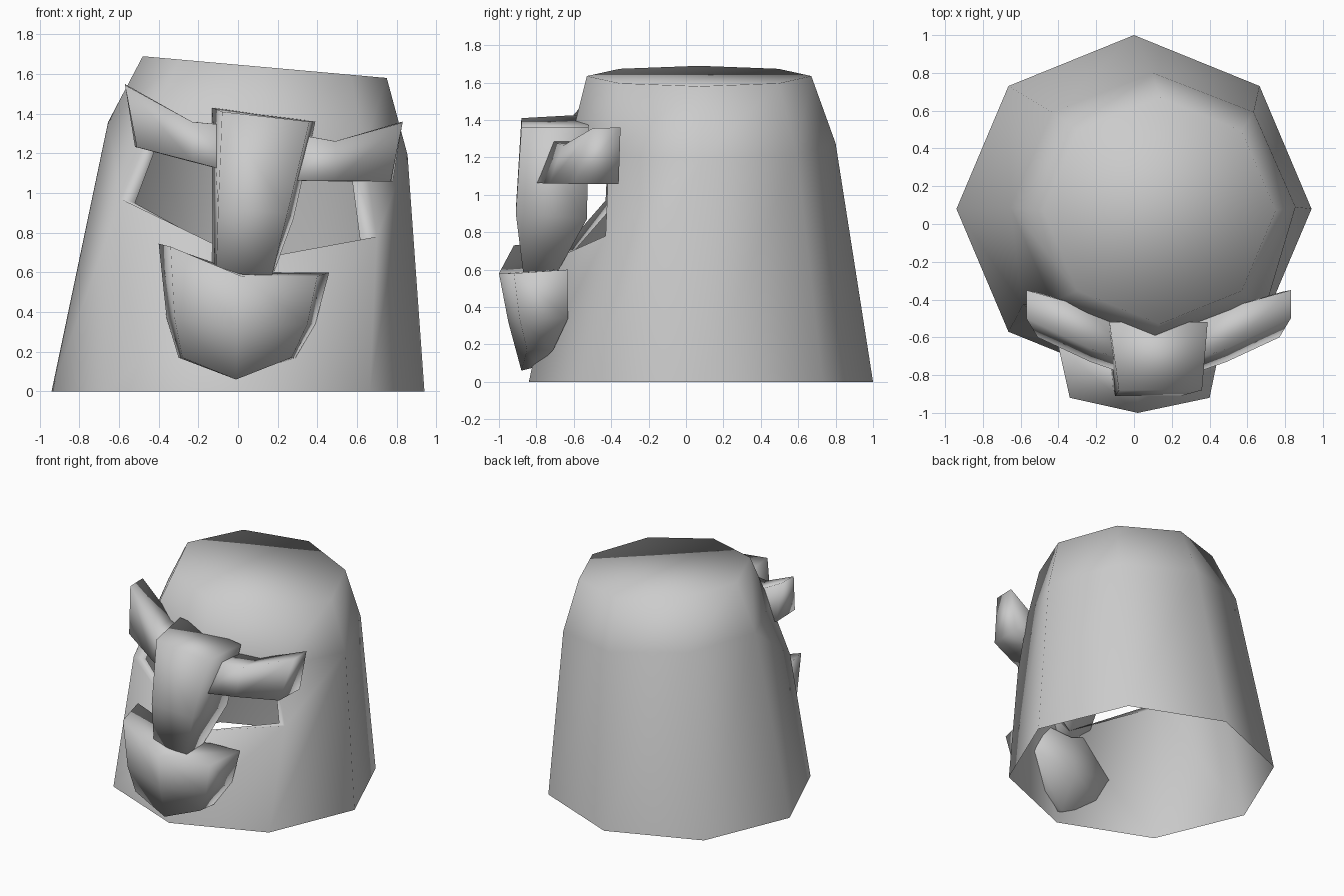
import bpy, bmesh, math

old = bpy.data.objects.get("Cube")
if old:
    bpy.data.objects.remove(old, do_unlink=True)

grey = bpy.data.materials.new("plain_grey")
grey.use_nodes = True
colour = (0.6, 0.6, 0.6, 1)
grey.diffuse_color = colour
grey.node_tree.nodes["Principled BSDF"].inputs["Base Color"].default_value = colour


def finish(name, bm):
    """Turn a bmesh into a smooth grey object."""
    bmesh.ops.recalc_face_normals(bm, faces=bm.faces[:])
    for f in bm.faces:
        f.smooth = True
    mesh = bpy.data.meshes.new(name)
    bm.to_mesh(mesh)
    bm.free()
    mesh.materials.append(grey)
    obj = bpy.data.objects.new(name, mesh)
    bpy.context.collection.objects.link(obj)
    return obj


def loft(name, rings):
    """Closed solid through matching cross-sections."""
    bm = bmesh.new()
    loops = [[bm.verts.new(p) for p in ring] for ring in rings]
    n = len(loops[0])
    for a, b in zip(loops, loops[1:]):
        for i in range(n):
            j = (i + 1) % n
            bm.faces.new((a[i], a[j], b[j], b[i]))
    bm.faces.new(loops[0])
    bm.faces.new(loops[-1])
    return finish(name, bm)


# Helmet shell: leaning eight-sided bucket, open below, with a visor opening
bm = bmesh.new()


def octagon(cx, cy, rx, ry, z, tilt):
    ring = []
    for k in range(8):
        a = k * math.pi / 4
        x = rx * math.cos(a)
        ring.append(bm.verts.new((cx + x, cy + ry * math.sin(a), z - tilt * x)))
    return ring


base = octagon(0, 0.08, 0.94, 0.92, 0, 0)
brow = octagon(0.1, 0.09, 0.755, 0.71, 1.275, 0.11)
crown = octagon(0.135, 0.07, 0.615, 0.6, 1.635, 0.089)
sill = [bm.verts.new(p) for p in
        ((-0.59, -0.43, 0.97), (0.05, -0.70, 0.66), (0.70, -0.43, 0.78))]

for i in range(8):
    j = (i + 1) % 8
    bm.faces.new((brow[i], brow[j], crown[j], crown[i]))
    if i < 4:
        bm.faces.new((base[i], base[j], brow[j], brow[i]))
bm.faces.new(crown)

# Walls around the visor
bm.faces.new((base[4], base[5], sill[0], brow[4]))
bm.faces.new((sill[0], brow[5], brow[4]))
bm.faces.new((base[5], base[6], sill[1], sill[0]))
bm.faces.new((base[6], base[7], sill[2], sill[1]))
bm.faces.new((base[7], base[0], brow[0], sill[2]))
bm.faces.new((sill[2], brow[0], brow[7]))

# Turned-in edge of the visor
edge = [brow[5], *sill, brow[7]]
inner = [bm.verts.new((v.co.x * 0.88, v.co.y + 0.05, v.co.z - 0.02)) for v in edge]
for i in range(4):
    bm.faces.new((edge[i], edge[i + 1], inner[i + 1], inner[i]))
finish("helmet_shell", bm)

# Nose guard
loft("nose_guard", [
    [(-0.08, -0.88, 1.41), (0.36, -0.88, 1.36), (0.39, -0.52, 1.36), (-0.13, -0.52, 1.43)],
    [(-0.10, -0.91, 0.92), (0.25, -0.91, 0.90), (0.28, -0.53, 0.87), (-0.13, -0.53, 0.87)],
    [(-0.11, -0.87, 0.60), (0.17, -0.87, 0.58), (0.18, -0.68, 0.60), (-0.13, -0.68, 0.62)],
])

# Chin guard
loft("chin_guard", [
    [(-0.34, -0.92, 0.73), (0.02, -1.0, 0.58), (0.40, -0.92, 0.58),
     (0.46, -0.63, 0.60), (0.02, -0.66, 0.60), (-0.40, -0.65, 0.745)],
    [(-0.32, -0.89, 0.37), (0, -0.95, 0.32), (0.35, -0.89, 0.34),
     (0.39, -0.63, 0.34), (0, -0.64, 0.32), (-0.36, -0.63, 0.37)],
    [(-0.28, -0.85, 0.17), (-0.01, -0.88, 0.06), (0.27, -0.85, 0.17),
     (0.29, -0.71, 0.17), (-0.01, -0.80, 0.08), (-0.30, -0.71, 0.17)],
])

# Brow wings, mirrored about the leaning nose line
wing = [
    [(0.70, -0.35, 1.455), (0.70, -0.50, 1.45), (0.64, -0.60, 1.145), (0.65, -0.36, 1.145)],
    [(0.38, -0.44, 1.31), (0.36, -0.66, 1.31), (0.36, -0.73, 1.11), (0.38, -0.45, 1.11)],
    [(0.13, -0.52, 1.31), (0.13, -0.74, 1.32), (0.13, -0.81, 1.08), (0.13, -0.52, 1.08)],
]
for side, name in ((1, "left_brow"), (-1, "right_brow")):
    loft(name, [[(0.13 + side * d, y, z - 0.135 * side * d) for d, y, z in ring]
                for ring in wing])
